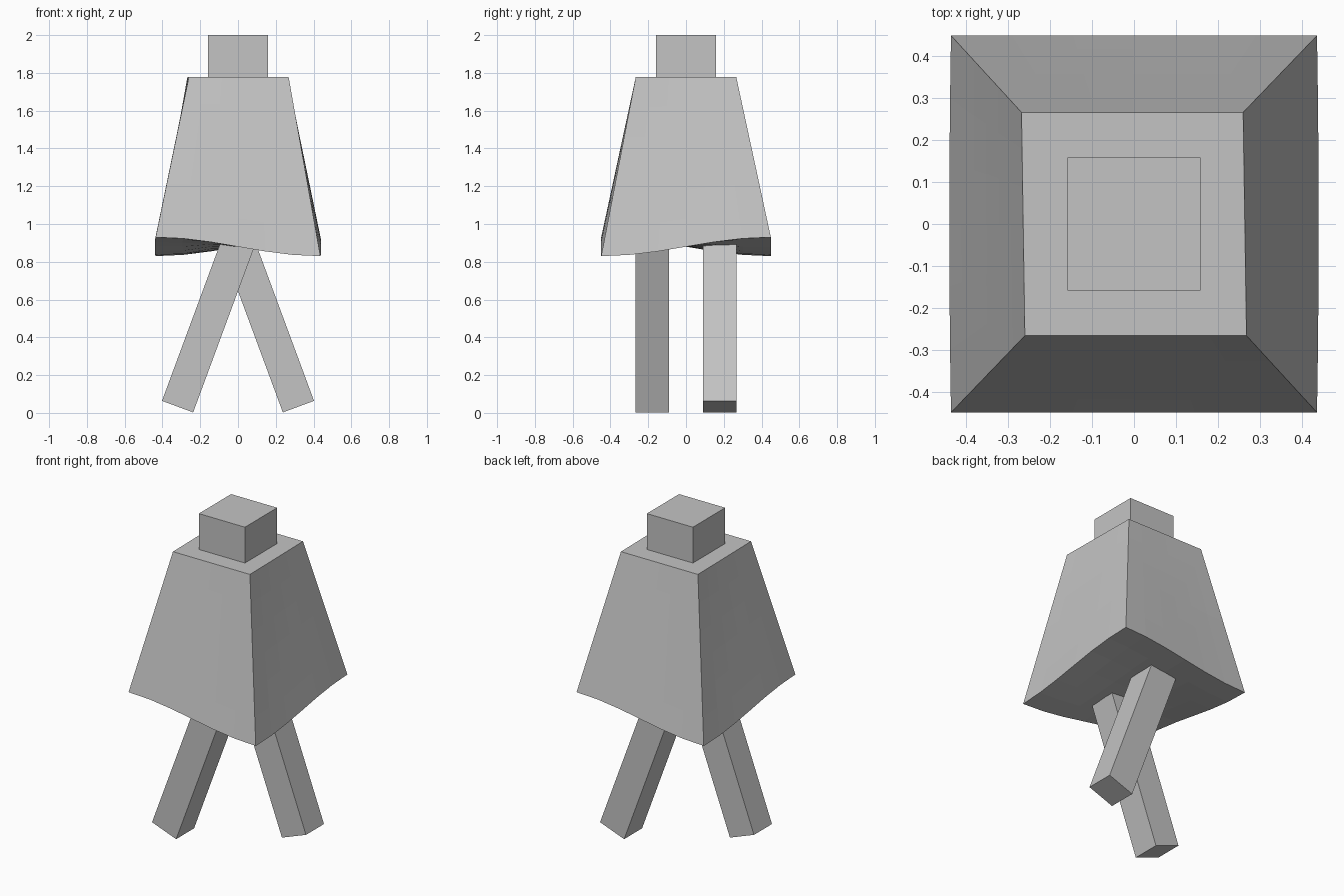
import bpy, bmesh
from math import sin, pi, radians
from mathutils import Matrix, Vector

if "Cube" in bpy.data.objects:
    bpy.data.objects.remove(bpy.data.objects["Cube"], do_unlink=True)

grey = bpy.data.materials.new("plain_grey")
grey.use_nodes = True
colour = (0.55, 0.55, 0.55, 1)
grey.diffuse_color = colour
grey.node_tree.nodes["Principled BSDF"].inputs["Base Color"].default_value = colour


def finish(name, bm):
    bmesh.ops.recalc_face_normals(bm, faces=bm.faces)
    mesh = bpy.data.meshes.new(name)
    bm.to_mesh(mesh)
    bm.free()
    mesh.materials.append(grey)
    obj = bpy.data.objects.new(name, mesh)
    bpy.context.collection.objects.link(obj)
    return obj


def box(name, size, centre, turn=0):
    bm = bmesh.new()
    bmesh.ops.create_cube(bm, size=1)
    matrix = (Matrix.Translation(centre) @ Matrix.Rotation(turn, 4, 'Y')
              @ Matrix.Diagonal((*size, 1)))
    bm.transform(matrix)
    return finish(name, bm)


# Head: plain block
box("head", (0.316, 0.316, 0.24), (0, 0, 1.88))

# Cloak: tapered block with a gently twisted, saddle-shaped hem
bm = bmesh.new()
bmesh.ops.create_cube(bm, size=2)
bmesh.ops.subdivide_edges(bm, edges=bm.edges[:], cuts=5, use_grid_fill=True)
for vert in bm.verts:
    u, v, t = vert.co.x, vert.co.y, (vert.co.z + 1) / 2
    hem = Vector((u * (0.44 - 0.004 * v * v), 0.449 * v,
                  0.88 + 0.05 * sin(u * pi / 2) * sin(v * pi / 2)))
    shoulder = Vector((0.264 * u - 0.004 * v, 0.266 * v, 1.778))
    vert.co = hem.lerp(shoulder, t)
finish("cloak", bm)

# Legs: striding apart, one in front of the other
length = 1.0
for name, side in (("right_leg", -1), ("left_leg", 1)):
    angle = radians(20.3) * -side
    foot = Vector((0.32 * side, 0.179 * side, 0.033))
    up = Matrix.Rotation(angle, 3, 'Y') @ Vector((0, 0, length / 2))
    box(name, (0.176, 0.176, length), foot + up, angle)
